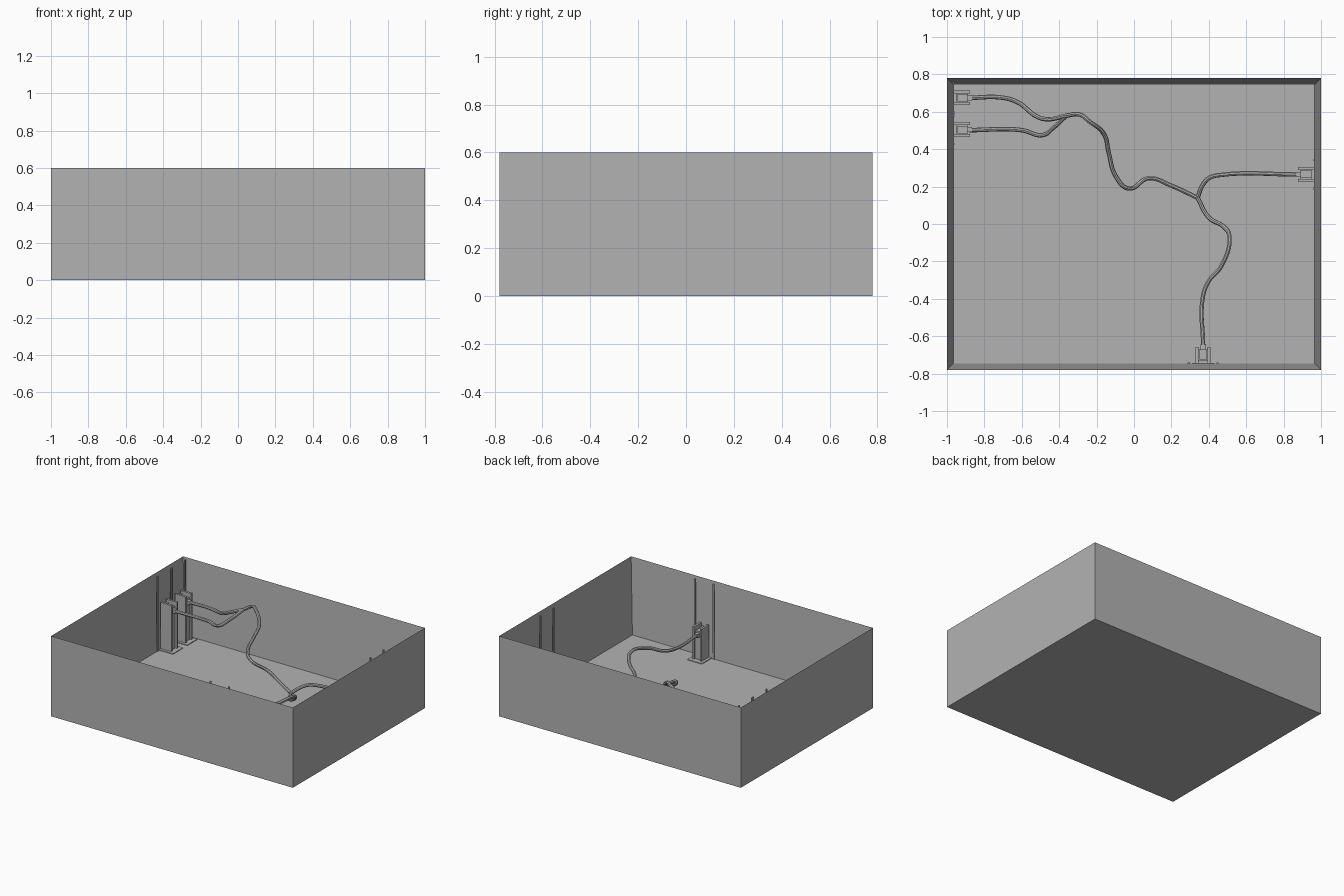
import bpy
import bmesh
from math import pi
from mathutils import Matrix, Vector

old = bpy.data.objects.get("Cube")
if old:
    bpy.data.objects.remove(old, do_unlink=True)

grey = bpy.data.materials.new("plain grey")
grey.use_nodes = True
colour = (0.45, 0.45, 0.45, 1)
grey.diffuse_color = colour
grey.node_tree.nodes["Principled BSDF"].inputs["Base Color"].default_value = colour

HX, HY, HEIGHT = 1.0, 0.78, 0.6
WALL, FLOOR = 0.035, 0.035


def add_object(name, bm, matrix=Matrix()):
    mesh = bpy.data.meshes.new(name)
    bm.to_mesh(mesh)
    bm.free()
    mesh.materials.append(grey)
    obj = bpy.data.objects.new(name, mesh)
    obj.matrix_world = matrix
    bpy.context.collection.objects.link(obj)
    return obj


def block(bm, x, y, z):
    """Add a box spanning the three (low, high) ranges."""
    lo, hi = Vector((x[0], y[0], z[0])), Vector((x[1], y[1], z[1]))
    size = Matrix.Diagonal((*(hi - lo), 1))
    bmesh.ops.create_cube(bm, size=1, matrix=Matrix.Translation((lo + hi) / 2) @ size)


# Open tray: inset the top of a box and sink it to the floor
bm = bmesh.new()
block(bm, (-HX, HX), (-HY, HY), (0, HEIGHT))
top = max(bm.faces, key=lambda f: f.calc_center_median().z)
bmesh.ops.inset_region(bm, faces=[top], thickness=WALL, use_even_offset=True)
for v in top.verts:
    v.co.z = FLOOR
add_object("open_tray", bm)


# Socket towers: local +x points from the wall into the tray
def socket(name, position, angle, cable_z):
    place = Matrix.Translation((*position, 0)) @ Matrix.Rotation(angle, 4, "Z")
    rise = cable_z + 0.055

    bm = bmesh.new()
    block(bm, (0, 0.115), (-0.06, 0.06), (FLOOR - 0.005, FLOOR + 0.005))
    add_object(name + "_base_plate", bm, place)

    bm = bmesh.new()
    block(bm, (0, 0.075), (-0.026, 0.026), (FLOOR, cable_z - 0.02))
    for side in (-1, 1):
        cheek = sorted((side * 0.024, side * 0.04))
        block(bm, (0, 0.088), cheek, (FLOOR, rise))
    block(bm, (0, 0.018), (-0.026, 0.026), (FLOOR, rise - 0.02))
    add_object(name + "_tower", bm, place)

    bm = bmesh.new()
    block(bm, (0.02, 0.075), (-0.02, 0.02), (cable_z - 0.02, cable_z + 0.025))
    block(bm, (0.07, 0.1), (-0.014, 0.014), (cable_z - 0.014, cable_z + 0.014))
    add_object(name + "_plug", bm, place)

    # Slim guide rails on the wall either side of the socket
    bm = bmesh.new()
    for side in (-1, 1):
        rail = (side * 0.077 - 0.006, side * 0.077 + 0.006)
        block(bm, (-0.003, 0.005), rail, (FLOOR, HEIGHT - 0.005))
    add_object(name + "_guide_rails", bm, place)


INX, INY = HX - WALL, HY - WALL
HIGH, LOW = 0.33, 0.225
socket("right_back_socket", (-INX, 0.675), 0, HIGH)
socket("right_middle_socket", (-INX, 0.505), 0, HIGH)
socket("left_socket", (INX, 0.265), pi, LOW)
socket("front_socket", (0.37, -INY), pi / 2, LOW)


# Cables: round tubes along smooth paths
def cable(name, points):
    curve = bpy.data.curves.new(name, "CURVE")
    curve.dimensions = "3D"
    curve.bevel_depth = 0.012
    curve.bevel_resolution = 2
    curve.resolution_u = 8
    curve.use_fill_caps = True
    spline = curve.splines.new("BEZIER")
    spline.bezier_points.add(len(points) - 1)
    for knot, co in zip(spline.bezier_points, points):
        knot.co = co
        knot.handle_left_type = knot.handle_right_type = "AUTO"
    curve.materials.append(grey)
    obj = bpy.data.objects.new(name, curve)
    bpy.context.collection.objects.link(obj)
    bpy.ops.object.select_all(action="DESELECT")
    obj.select_set(True)
    bpy.context.view_layer.objects.active = obj
    bpy.ops.object.convert(target="MESH")
    bpy.ops.object.shade_smooth_by_angle()


merge = (-0.36, 0.58, 0.45)
split = (0.34, 0.14, 0.18)
cable("right_back_cable", [
    (-0.88, 0.675, HIGH), (-0.7, 0.675, HIGH), (-0.62, 0.65, 0.335),
    (-0.52, 0.575, 0.38), (-0.46, 0.56, 0.41), merge])
cable("right_middle_cable", [
    (-0.88, 0.502, HIGH), (-0.6, 0.502, HIGH), (-0.49, 0.475, 0.335),
    (-0.43, 0.515, 0.38), merge])
cable("trunk_cable", [
    merge, (-0.29, 0.585, 0.49), (-0.24, 0.55, 0.495), (-0.16, 0.48, 0.43),
    (-0.135, 0.38, 0.38), (-0.1, 0.26, 0.34), (-0.03, 0.19, 0.31),
    (0.08, 0.245, 0.235), (0.2, 0.205, 0.2), split])
cable("left_cable", [
    split, (0.365, 0.205, 0.2), (0.4, 0.245, 0.215), (0.47, 0.263, LOW),
    (0.88, 0.265, LOW)])
cable("front_cable", [
    split, (0.4, 0.035, 0.19), (0.48, -0.015, 0.235), (0.51, -0.065, 0.28),
    (0.47, -0.22, 0.27), (0.4, -0.305, 0.235), (0.37, -0.38, LOW),
    (0.37, -0.66, LOW)])
